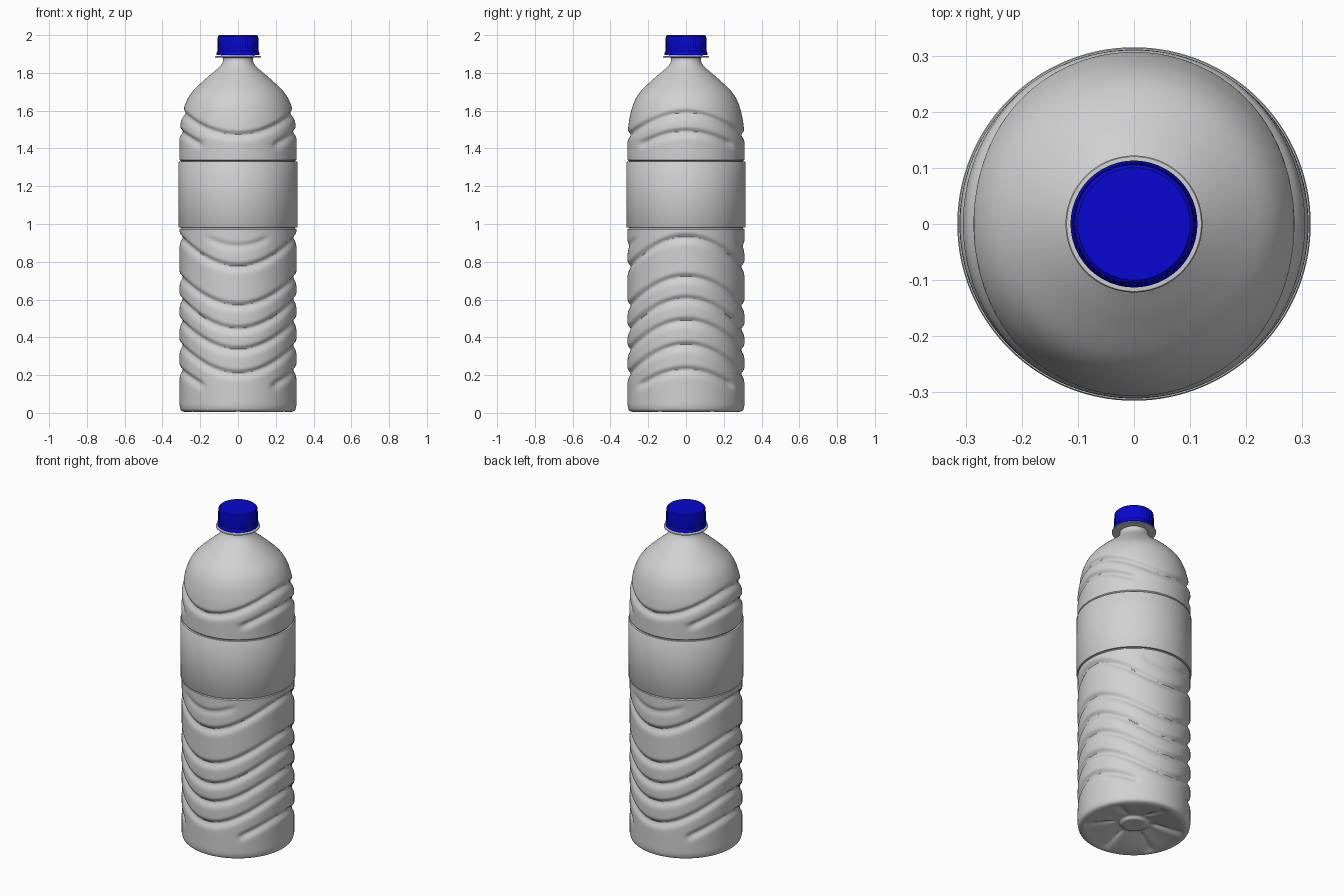
import bpy, bmesh, math

if "Cube" in bpy.data.objects:
    bpy.data.objects.remove(bpy.data.objects["Cube"])

SEG = 128


def material(name, rgb):
    m = bpy.data.materials.new(name)
    m.diffuse_color = (*rgb, 1)
    m.use_nodes = True
    m.node_tree.nodes["Principled BSDF"].inputs["Base Color"].default_value = m.diffuse_color
    return m


GREY = material("bottle_grey", (0.64, 0.64, 0.64))
BLUE = material("cap_blue", (0.002, 0.002, 0.64))


def lathe(name, rings, mat, shape=None, seg=SEG, angle=35, caps=True):
    """Revolve (radius, z) rings; shape(r, z, angle, i) may displace each point."""
    bm = bmesh.new()
    rows = []
    for i, (r, z) in enumerate(rings):
        row = []
        for k in range(seg):
            t = 2 * math.pi * k / seg          # 0 = front (-y)
            rr, zz = shape(r, z, t, i) if shape else (r, z)
            row.append(bm.verts.new((rr * math.sin(t), -rr * math.cos(t), zz)))
        rows.append(row)
    for a, b in zip(rows, rows[1:]):
        for k in range(seg):
            n = (k + 1) % seg
            bm.faces.new((a[k], a[n], b[n], b[k]))
    if caps:
        bm.faces.new(rows[0][::-1])
        bm.faces.new(rows[-1])
    me = bpy.data.meshes.new(name)
    bm.to_mesh(me)
    bm.free()
    ob = bpy.data.objects.new(name, me)
    bpy.context.collection.objects.link(ob)
    me.materials.append(mat)
    bpy.ops.object.select_all(action='DESELECT')
    ob.select_set(True)
    bpy.context.view_layer.objects.active = ob
    bpy.ops.object.shade_smooth_by_angle(angle=math.radians(angle))
    return ob


def spline(pts, n):
    """Catmull-Rom through profile points."""
    p = [pts[0]] + pts + [pts[-1]]
    out = []
    for i in range(1, len(p) - 2):
        for s in range(n):
            t = s / n
            out.append(tuple(0.5 * (2 * b + (c - a) * t + (2 * a - 5 * b + 4 * c - d) * t * t
                                    + (3 * b - a - 3 * c + d) * t ** 3)
                             for a, b, c, d in zip(p[i - 1], p[i], p[i + 1], p[i + 2])))
    return out + [pts[-1]]


def smooth(lo, hi, v):
    v = min(1, max(0, (v - lo) / (hi - lo)))
    return v * v * (3 - 2 * v)


# Wavy grooves: mean height, wave amplitude, side (+1 front/back only, -1 sides only, 0 all round), limit
GROOVES = [(0.853, 0.078, 0, 0), (0.645, 0.076, 0, 0), (0.525, 0.08, 0, 0),
           (0.412, 0.077, 0, 0), (0.285, 0.076, 0, 0), (1.53, 0.058, 0, 0),
           (0.165, 0.065, -1, -0.45), (1.435, 0.055, -1, -0.4), (0.965, 0.08, 1, 0.3)]


def body_shape(r, z, t, i):
    c = math.cos(2 * t)
    if 0.05 < z < 1.7:
        for mean, amp, side, lim in GROOVES:
            d = z - (mean - amp * c)
            if abs(d) < 0.09:
                w = smooth(lim, lim + 0.4, side * c) if side else 1
                if side == 1:
                    w *= 0.5
                # sharp crease above, softer run-out below
                s = 0.014 if d > 0 else 0.024
                r -= 0.016 * w * math.exp(-(d / s) ** 2)
    elif z < 0.05 and i < BASE:                # radial ribs under the base
        f = smooth(0.08, 0.13, r) * (1 - smooth(0.24, 0.29, r))
        z += 0.012 * f * math.exp(-((math.sin(3 * t) / 0.3) ** 2))
    return r, z


# Bottle body: hollowed base, ribbed wall, shoulder, neck and collar
base = spline([(0.02, 0.03), (0.065, 0.03), (0.085, 0.045), (0.13, 0.035),
               (0.20, 0.018), (0.26, 0.006), (0.285, 0.006), (0.303, 0.016), (0.309, 0.04)], 4)
BASE = len(base)
wall = [(0.309, 0.05 + 0.008 * k) for k in range(1, 115)]
recess = [(0.309, 0.972), (0.302, 0.978), (0.302, 1.333), (0.311, 1.34)]
upper = [(0.311, 1.345 + 0.008 * k) for k in range(1, 13)]
shoulder = spline([(0.311, 1.45), (0.306, 1.51), (0.297, 1.57), (0.277, 1.64), (0.242, 1.70),
                   (0.172, 1.768), (0.105, 1.826), (0.082, 1.855), (0.078, 1.88)], 9)
collar = [(0.12, 1.882), (0.122, 1.885), (0.12, 1.888), (0.09, 1.89), (0.09, 1.97)]
lathe("bottle_body", base + wall + recess + upper + shoulder + collar, GREY, body_shape)

# Label band
lathe("label_band", [(0.302, 0.981), (0.313, 0.981), (0.315, 0.984), (0.315, 1.327),
                     (0.313, 1.33), (0.302, 1.33)], GREY, caps=False)


# Screw cap with fine grip ridges and a tamper ring
def ridges(r, z, t, i):
    return (r - 0.0025 * (0.5 + 0.5 * math.cos(48 * t)) if i in (1, 2) else r), z


lathe("cap", [(0.107, 1.912), (0.11, 1.914), (0.108, 1.985), (0.106, 1.994), (0.100, 2.0)],
      BLUE, ridges, seg=288)
lathe("cap_ring", [(0.09, 1.895), (0.113, 1.895), (0.113, 1.908), (0.109, 1.914), (0.09, 1.914)], BLUE)
